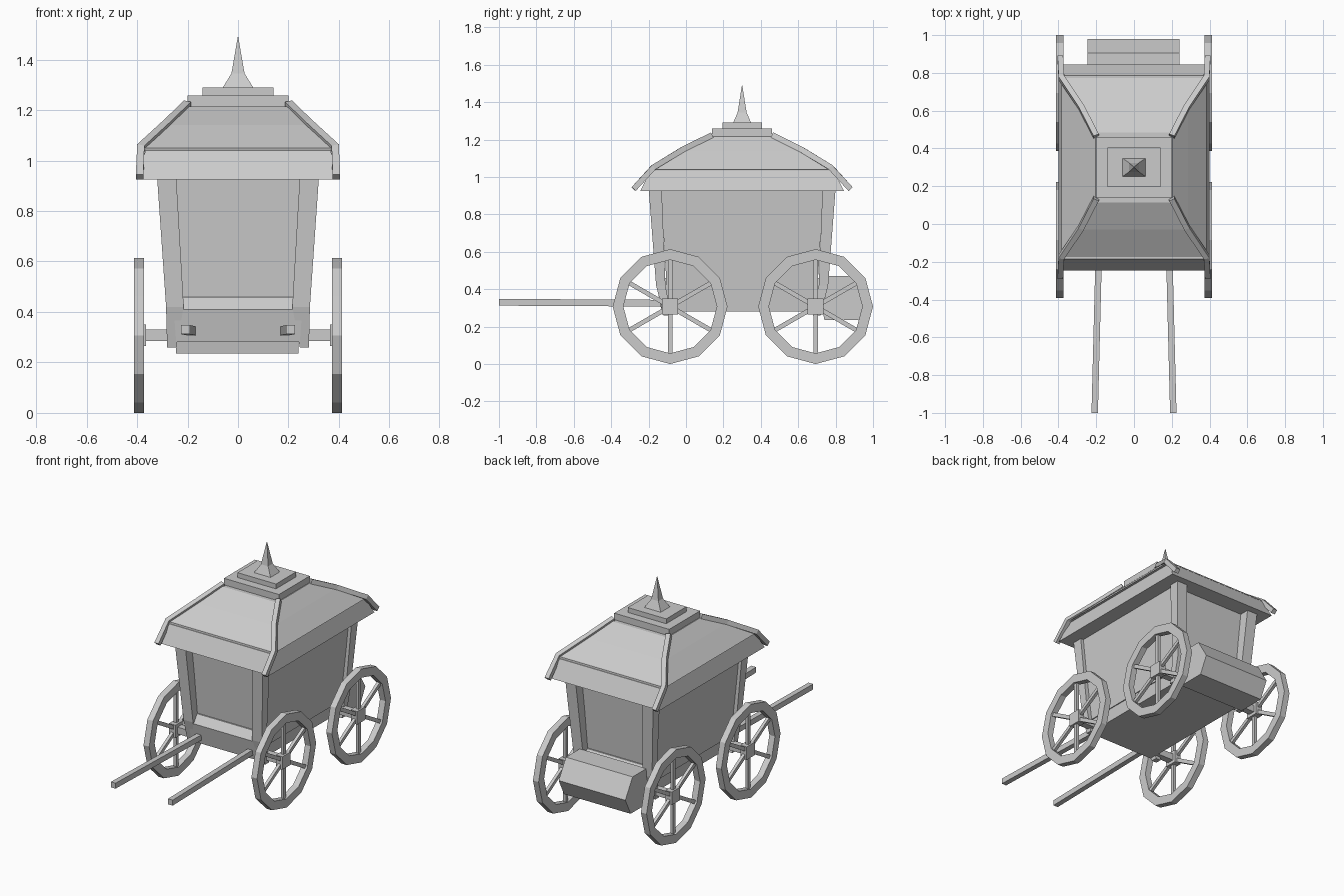
import bpy, bmesh, math
from mathutils import Vector

cube = bpy.data.objects.get("Cube")
if cube:
    bpy.data.objects.remove(cube, do_unlink=True)

GREY = (0.6, 0.6, 0.6, 1)
mat = bpy.data.materials.new("plain grey")
mat.use_nodes = True
mat.diffuse_color = GREY
mat.node_tree.nodes["Principled BSDF"].inputs["Base Color"].default_value = GREY

MID = 0.3  # centre of the carriage body along y
AXLE_Z = 0.307


def finish(name, bm):
    bmesh.ops.recalc_face_normals(bm, faces=bm.faces)
    mesh = bpy.data.meshes.new(name)
    bm.to_mesh(mesh)
    bm.free()
    mesh.materials.append(mat)
    obj = bpy.data.objects.new(name, mesh)
    bpy.context.collection.objects.link(obj)
    return obj


def skin(bm, rings):
    """Join rings of points into a closed solid."""
    loops = [[bm.verts.new(p) for p in ring] for ring in rings]
    n = len(loops[0])
    for a, b in zip(loops, loops[1:]):
        for i in range(n):
            j = (i + 1) % n
            bm.faces.new((a[i], a[j], b[j], b[i]))
    bm.faces.new(loops[0])
    bm.faces.new(loops[-1])


def rect(x, y, z, hx, hy):
    return [(x - hx, y - hy, z), (x + hx, y - hy, z), (x + hx, y + hy, z), (x - hx, y + hy, z)]


def tower(name, levels, y=MID):
    """Stack of centred rectangles: (z, half width, half depth)."""
    bm = bmesh.new()
    skin(bm, [rect(0, y, z, hx, hy) for z, hx, hy in levels])
    return finish(name, bm)


def beam_rings(points, w, h, side):
    """Square section swept along points; side is the width direction."""
    rings = []
    points = [Vector(p) for p in points]
    for i, p in enumerate(points):
        d = (points[min(i + 1, len(points) - 1)] - points[max(i - 1, 0)]).normalized()
        s = Vector(side)
        s = (s - d * s.dot(d)).normalized() * w / 2
        u = d.cross(s).normalized() * h / 2
        rings.append([p - s - u, p + s - u, p + s + u, p - s + u])
    return rings


def beam(name, points, w, h, side=(1, 0, 0)):
    bm = bmesh.new()
    skin(bm, beam_rings(points, w, h, side))
    return finish(name, bm)


# Cabin and undercarriage
tower("cabin", [(0.36, 0.257, 0.4), (0.94, 0.3, 0.435)])
tower("chassis", [(0.28, 0.245, 0.43), (0.41, 0.255, 0.455), (0.46, 0.25, 0.415)])

# Leaning corner posts
for sx, side in ((1, "left"), (-1, "right")):
    for sy, end in ((-1, "front"), (1, "back")):
        bm = bmesh.new()
        skin(bm, [rect(sx * 0.263, MID + sy * 0.4, 0.26, 0.018, 0.02),
                  rect(sx * 0.25, MID + sy * 0.435, 0.42, 0.035, 0.025),
                  rect(sx * 0.283, MID + sy * 0.465, 0.94, 0.038, 0.035)])
        finish(f"{end}_{side}_post", bm)

# Roof with flared skirt, cap and finial
tower("roof_skirt", [(0.925, 0.4, 0.545), (1.035, 0.368, 0.49), (1.05, 0.37, 0.485)])
tower("roof_slope", [(1.04, 0.385, 0.49), (1.14, 0.285, 0.33), (1.215, 0.205, 0.185)])
tower("roof_cap", [(1.2, 0.2, 0.16), (1.258, 0.2, 0.16)])
tower("finial_plate", [(1.25, 0.14, 0.105), (1.29, 0.14, 0.105)])
tower("finial", [(1.285, 0.063, 0.05), (1.345, 0.026, 0.024), (1.49, 0.001, 0.001)])

# Corner ridges ending in pointed eaves
for sx, side in ((1, "left"), (-1, "right")):
    for sy, end in ((-1, "front"), (1, "back")):
        path = [(sx * 0.2, MID + sy * 0.165, 1.222), (sx * 0.28, MID + sy * 0.32, 1.145),
                (sx * 0.385, MID + sy * 0.475, 1.05), (sx * 0.39, MID + sy * 0.58, 0.935)]
        beam(f"{end}_{side}_roof_ridge", path, 0.03, 0.03)

# Rear trunk with six-sided section
trunk_profile = [(0.74, 0.235), (0.925, 0.235), (0.98, 0.345),
                 (0.905, 0.47), (0.76, 0.47), (0.72, 0.35)]
bm = bmesh.new()
skin(bm, [[(x, y, z) for y, z in trunk_profile] for x in (-0.245, 0.24)])
finish("rear_trunk", bm)

# Pulling shafts
for sx, side in ((1, "left"), (-1, "right")):
    beam(f"{side}_shaft", [(sx * 0.185, -0.1, 0.325), (sx * 0.208, -1, 0.33)], 0.034, 0.036)


def wheel(name, sx, y):
    bm = bmesh.new()
    # twelve-sided rim
    outer, inner, x0, x1 = 0.307, 0.25, sx * 0.372, sx * 0.413
    loops = []
    for r, x in ((outer, x0), (outer, x1), (inner, x1), (inner, x0)):
        loops.append([bm.verts.new((x, y + r * math.cos(k * math.pi / 6),
                                    AXLE_Z + r * math.sin(k * math.pi / 6))) for k in range(12)])
    for a, b in zip(loops, loops[1:] + loops[:1]):
        for i in range(12):
            j = (i + 1) % 12
            bm.faces.new((a[i], a[j], b[j], b[i]))
    # six spokes and a hub
    xm = sx * 0.39
    for k in range(6):
        t = math.pi / 6 + k * math.pi / 3
        d = Vector((0, math.cos(t), math.sin(t)))
        c = Vector((xm, y, AXLE_Z))
        skin(bm, beam_rings([c + d * 0.03, c + d * 0.255], 0.02, 0.024, (1, 0, 0)))
    skin(bm, beam_rings([(sx * 0.365, y, AXLE_Z), (sx * 0.412, y, AXLE_Z)], 0.085, 0.085, (0, 1, 0)))
    finish(name, bm)


# Wheels and axles
for y, end in ((-0.085, "front"), (0.693, "back")):
    for sx, side in ((1, "left"), (-1, "right")):
        wheel(f"{end}_{side}_wheel", sx, y)
    beam(f"{end}_axle", [(-0.38, y, AXLE_Z), (0.38, y, AXLE_Z)], 0.045, 0.045, (0, 1, 0))
